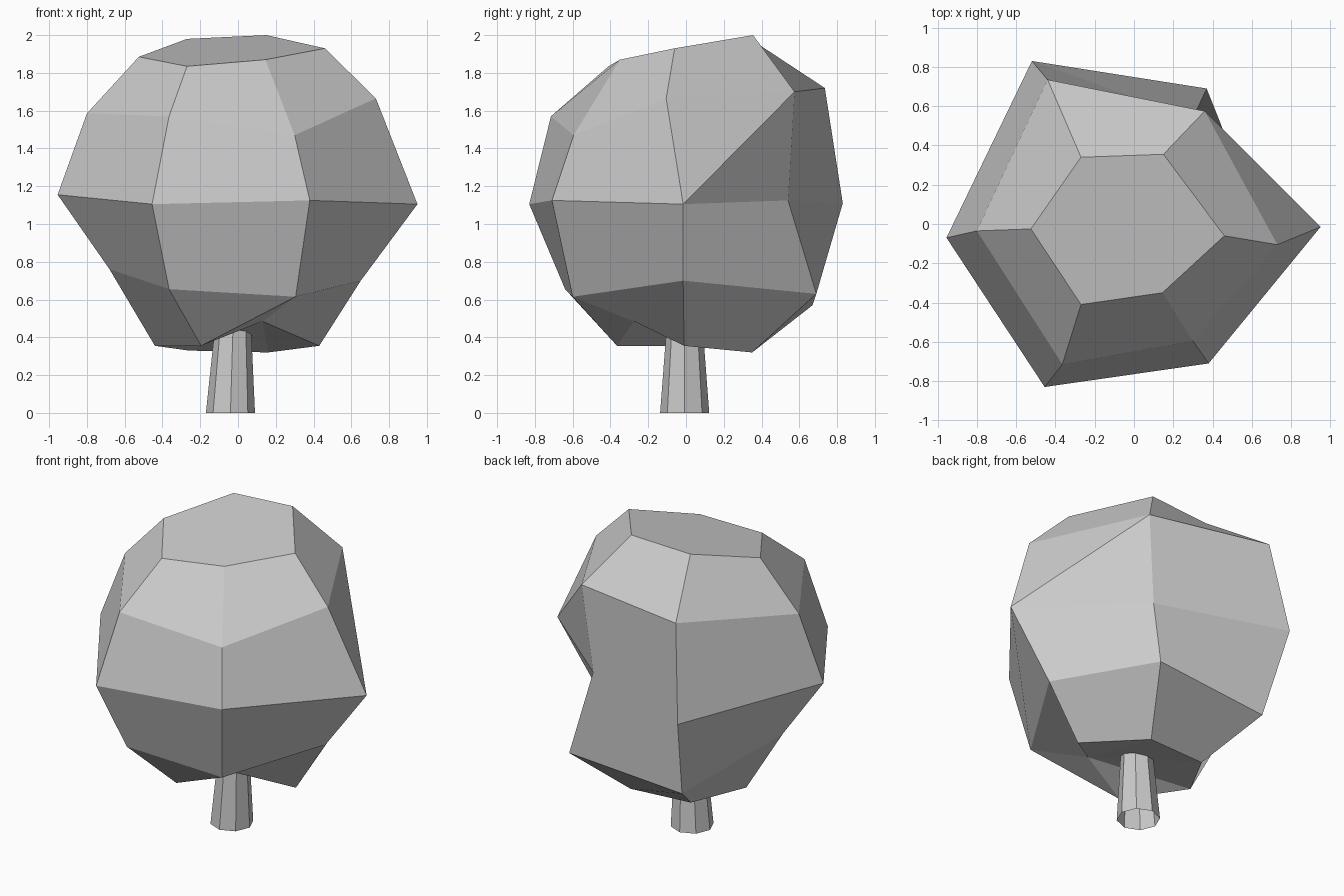
import bpy, bmesh

if "Cube" in bpy.data.objects:
    bpy.data.objects.remove(bpy.data.objects["Cube"])


def add_object(name, bm):
    bmesh.ops.recalc_face_normals(bm, faces=bm.faces)
    mesh = bpy.data.meshes.new(name)
    bm.to_mesh(mesh)
    bm.free()
    obj = bpy.data.objects.new(name, mesh)
    bpy.context.collection.objects.link(obj)
    return obj


# Crown: irregular six-sided cross-sections, bottom to top
# order in each: left, front left, front right, right, back right, back left
L, FL, FR, R, BR, BL = range(6)
sections = [
    [(-.44, 0, .355), (-.195, -.365, .355), (.13, -.275, .485),
     (.43, -.01, .355), (.16, .35, .32), (-.26, .32, .33)],
    [(-.68, -.04, .76), (-.365, -.64, .655), (.305, -.60, .615),
     (.65, -.015, .70), (.37, .69, .63), (-.44, .67, .57)],
    [(-.955, -.07, 1.155), (-.455, -.83, 1.105), (.38, -.71, 1.125),
     (.95, -.015, 1.105), (.30, .54, 1.125), (-.52, .83, 1.11)],
    [(-.80, -.035, 1.585), (-.365, -.715, 1.57), (.30, -.595, 1.47),
     (.73, -.105, 1.665), (.36, .575, 1.70), (-.44, .735, 1.72)],
    [(-.525, -.025, 1.885), (-.27, -.41, 1.835), (.145, -.35, 1.87),
     (.46, -.06, 1.93), (.15, .355, 2.0), (-.27, .34, 1.98)],
]
bm = bmesh.new()
rings = [[bm.verts.new(p) for p in s] for s in sections]
# strongly folded sides: start the quad at a corner of its diagonal and split it
folds = {(2, R): True, (0, FL): True}
for k in range(4):
    lo, up = rings[k], rings[k + 1]
    for i in range(6):
        j = (i + 1) % 6
        if (k, i) in folds:
            bm.faces.new((lo[i], lo[j], up[j]))
            bm.faces.new((lo[i], up[j], up[i]))
        else:
            bm.faces.new((lo[i], lo[j], up[j], up[i]))
bm.faces.new(rings[-1])
# Underside fans out from the raised front right corner
base = rings[0]
for i in range(1, 5):
    bm.faces.new((base[FR], base[(FR + i + 1) % 6], base[(FR + i) % 6]))
add_object("crown", bm)

# Trunk: open tapered eight-sided tube, leaning slightly
bm = bmesh.new()
bmesh.ops.create_cone(bm, cap_ends=False, segments=8,
                      radius1=.13, radius2=.095, depth=.46)
for v in bm.verts:
    v.co.z += .23
    v.co.x += -.04 + .03 * v.co.z
    v.co.y += -.007
add_object("trunk", bm)
